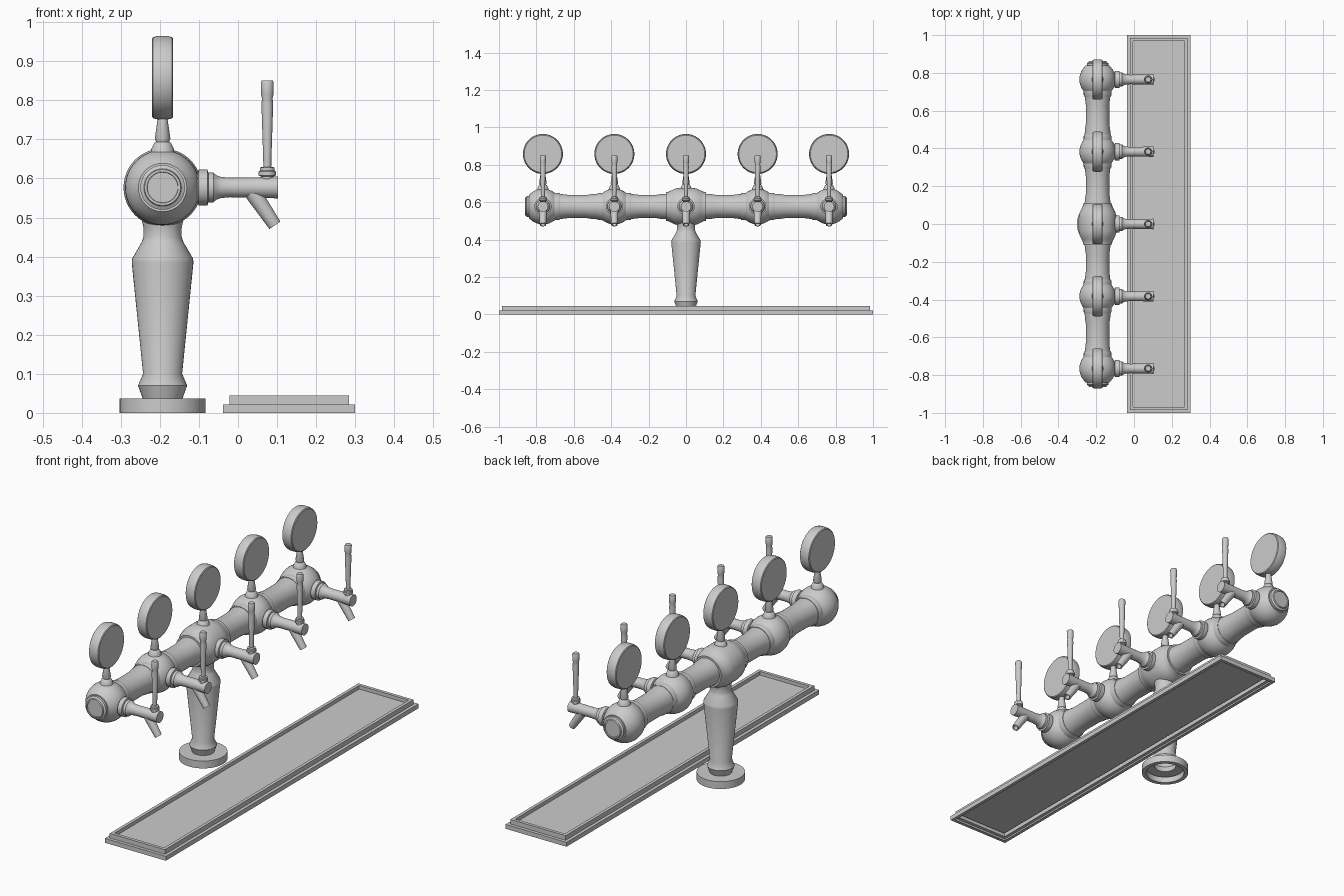
import bpy, bmesh, math
from mathutils import Vector

if "Cube" in bpy.data.objects:
    bpy.data.objects.remove(bpy.data.objects["Cube"])

CX, CZ = -0.193, 0.577                      # centre line of the horizontal arm
NODES = (-0.765, -0.383, 0.0, 0.383, 0.765)  # tap positions along y


def finish(name, bm, smooth=True):
    bmesh.ops.remove_doubles(bm, verts=bm.verts, dist=1e-6)
    me = bpy.data.meshes.new(name)
    bm.to_mesh(me)
    bm.free()
    ob = bpy.data.objects.new(name, me)
    bpy.context.collection.objects.link(ob)
    if smooth:
        bpy.ops.object.select_all(action='DESELECT')
        ob.select_set(True)
        bpy.context.view_layer.objects.active = ob
        bpy.ops.object.shade_smooth_by_angle(angle=math.radians(30))
    return ob


def loft(bm, loops):
    for a, b in zip(loops, loops[1:]):
        n = len(a)
        for i in range(n):
            j = (i + 1) % n
            bm.faces.new((a[i], a[j], b[j], b[i]))


def lathe(name, profile, origin, axis, sides=32, caps=(True, True)):
    """Revolve (radius, distance) points about an axis."""
    bm = bmesh.new()
    q = Vector((0, 0, 1)).rotation_difference(Vector(axis))
    o = Vector(origin)
    loops = []
    for r, t in profile:
        loops.append([bm.verts.new(o + q @ Vector((r * math.cos(k * math.tau / sides),
                                                  r * math.sin(k * math.tau / sides), t)))
                      for k in range(sides)])
    loft(bm, loops)
    if caps[0]:
        bm.faces.new(loops[0][::-1])
    if caps[1]:
        bm.faces.new(loops[-1])
    return finish(name, bm)


# drip tray: stepped frame with a sunken floor, open underneath
bm = bmesh.new()
loops = []
for d, z in ((0, 0), (0, .022), (.016, .022), (.016, .045), (.032, .045), (.032, .027)):
    x0, x1, y = -.038 + d, .30 - d, 1 - d
    loops.append([bm.verts.new(c) for c in ((x0, -y, z), (x1, -y, z), (x1, y, z), (x0, y, z))])
inner = [bm.verts.new(c) for c in ((-.022, -.984, 0), (.284, -.984, 0), (.284, .984, 0), (-.022, .984, 0))]
loft(bm, [inner] + loops)
bm.faces.new(loops[-1])
finish("drip_tray", bm, smooth=False)

# column with its hollow round foot
lathe("column_foot", [(.09, .03), (.09, 0), (.11, 0), (.11, .037), (.05, .037)],
      (CX, 0, 0), (0, 0, 1), 48, (False, False))
lathe("column", [(.051, .037), (.063, .07), (.05, .1), (.079, .385), (.078, .395), (.053, .438),
                 (.049, .45), (.049, .475), (.055, .5), (.055, .53)], (CX, 0, 0), (0, 0, 1), 40, (False, True))

# horizontal arm: tubes flaring slightly towards the nodes
for s in (-1, 1):
    for a, b in ((.09, .31), (.46, .69)):
        lathe("arm_tube", [(.069, a), (.067, a + .04), (.062, a + .07), (.062, b - .06), (.067, b - .02), (.069, b)],
              (CX, 0, CZ), (0, s, 0), 40)

# centre joint
half = [(.1, 0), (.1, .035), (.095, .06), (.085, .08), (.078, .095), (.077, .108)]
lathe("centre_joint", [(r, -t) for r, t in half[:0:-1]] + half, (CX, 0, CZ), (0, 1, 0), 48)

# ball joints, the outer ones closed with stepped end caps
ball = [(.07, -.09), (.073, -.083)]
ball += [(.096 * math.cos(math.radians(a)), .096 * math.sin(math.radians(a))) for a in range(-40, 41, 8)]
for y in NODES:
    s = 1 if y > 0 else -1
    if abs(y) > .5:
        end = [(.062, .075), (.057, .075), (.057, .086), (.048, .091), (.046, .097), (.04, .097), (.039, .094)]
        lathe("end_joint", ball + end, (CX, y, CZ), (0, s, 0), 48)
    elif y:
        lathe("ball_joint", ball + [(.073, .083), (.07, .09)], (CX, y, CZ), (0, s, 0), 48)

for y in NODES:
    # round badge on its stem
    lathe("badge_stem", [(.032, .66), (.029, .676), (.022, .69), (.017, .694), (.02, .702), (.012, .757)],
          (CX, y, 0), (0, 0, 1), 24)
    lathe("badge_disc", [(.1, -.027), (.104, -.024), (.107, -.012), (.107, .012), (.104, .024), (.1, .027)],
          (CX, y, .858), (1, 0, 0), 48)
    # tap body, spout and handle
    lathe("tap_body", [(.03, -.13), (.034, -.105), (.046, -.101), (.046, -.078), (.038, -.076), (.038, -.063),
                       (.031, -.055), (.027, -.043), (.025, -.02), (.026, .05), (.028, .103)],
          (0, y, CZ), (1, 0, 0), 32)
    direction = Vector((23, 0, -34)).normalized()
    lathe("spout", [(.021, 0), (.021, .03), (.017, .117), (.012, .117), (.012, .09)],
          (.029, y, CZ), direction, 24)
    lathe("handle_collar", [(.016, .595), (.016, .605), (.022, .608), (.022, .618), (.019, .62), (.019, .628), (.01, .63)],
          (.075, y, 0), (0, 0, 1), 24)
    lathe("handle", [(.01, .625), (.0105, .65), (.015, .79), (.0135, .805), (.0155, .813), (.0165, .846), (.014, .851)],
          (.075, y, 0), (0, 0, 1), 20)
